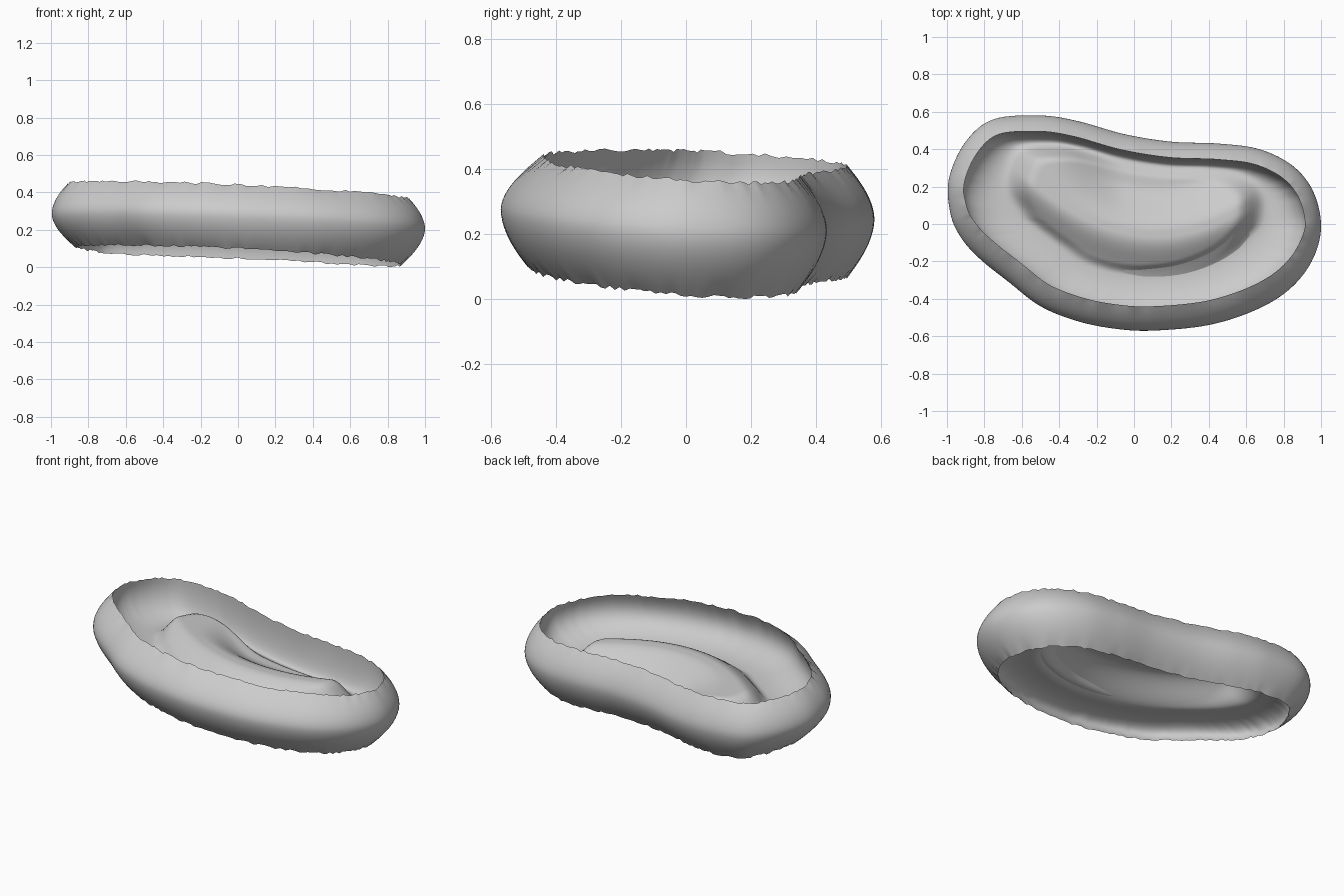
import bpy, bmesh, math, random
from mathutils import Vector

random.seed(4)
cube = bpy.data.objects.get("Cube")
if cube:
    bpy.data.objects.remove(cube, do_unlink=True)

grey = bpy.data.materials.new("light grey")
grey.use_nodes = True
colour = (0.6, 0.6, 0.6, 1)
grey.diffuse_color = colour
grey.node_tree.nodes["Principled BSDF"].inputs["Base Color"].default_value = colour

# Widest outline of the kidney shape, counter-clockwise, in hundredths
OUTLINE = [(100, -2), (96, 17), (85, 31), (67, 40), (45, 43), (20, 44), (-5, 48),
           (-30, 55), (-50, 58), (-75, 56), (-90, 44), (-99, 24), (-98, 5),
           (-92, -8), (-82, -19), (-67, -31), (-50, -44), (-30, -52), (-10, -56),
           (10, -57), (40, -54), (65, -46), (83, -35), (95, -20)]
STEPS = 8


def smooth(t):
    t = min(1, max(0, t))
    return t * t * (3 - 2 * t)


def closed_spline(points, steps):
    """Closed Catmull-Rom curve through the points."""
    pts = [Vector(p) / 100 for p in points]
    n = len(pts)
    curve = []
    for i in range(n):
        a, b, c, d = (pts[(i + k) % n] for k in (-1, 0, 1, 2))
        for s in range(steps):
            t = s / steps
            curve.append((2 * b + (c - a) * t + (2 * a - 5 * b + 4 * c - d) * t * t
                          + (3 * b - a - 3 * c + d) * t ** 3) / 2)
    return curve


def tilt(p):
    return -0.045 * p.x - 0.05 * p.y


def make_object(name, rings, centre=None):
    """Join closed rings of points into a smooth sheet."""
    bm = bmesh.new()
    rows = [[bm.verts.new(p) for p in ring] for ring in rings]
    n = len(rows[0])
    for low, high in zip(rows, rows[1:]):
        for i in range(n):
            j = (i + 1) % n
            bm.faces.new((low[i], low[j], high[j], high[i]))
    if centre:
        tip = bm.verts.new(centre)
        for i in range(n):
            bm.faces.new((rows[-1][i], rows[-1][(i + 1) % n], tip))
    mesh = bpy.data.meshes.new(name)
    bm.to_mesh(mesh)
    bm.free()
    mesh.materials.append(grey)
    mesh.shade_smooth()
    obj = bpy.data.objects.new(name, mesh)
    bpy.context.collection.objects.link(obj)


outline = closed_spline(OUTLINE, STEPS)
count = len(outline)
normals = []
for i in range(count):
    along = (outline[(i + 3) % count] - outline[i - 3]).normalized()
    normals.append(Vector((along.y, -along.x)))

# Bulging outer wall between two ragged rims
ROWS = 20
jitter = {side: [random.uniform(-0.006, 0.006) for p in outline] for side in (-1, 1)}
rings = []
for row in range(ROWS + 1):
    t = 2 * row / ROWS - 1
    ring = []
    for i, (p, n) in enumerate(zip(outline, normals)):
        if t > 0:
            inset = 0.085 + 0.045 * max(0, -n.y)
            rise = 0.162 * t
        else:
            inset = 0.085 + 0.045 * abs(n.x)
            rise = (0.178 + 0.015 * max(0, p.x)) * t
        q = p - n * inset * abs(t) ** 1.8
        ragged = jitter[1 if t > 0 else -1][i] * abs(t) ** 6
        ring.append(Vector((q.x, q.y, 0.246 + tilt(p) + rise + ragged)))
    rings.append(ring)
base = min(p.z for ring in rings for p in ring)
for ring in rings:
    for p in ring:
        p.z -= base
make_object("outer_wall", rings)


def floor_height(p, s):
    """Moat round the edge, curved ridge near the front, basin behind it."""
    front = -0.21 + 0.65 * (p.x - 0.12) ** 2
    ridge = 0.13 * smooth((p.y - front + 0.13) / 0.27)
    basin = 0.1 * smooth((p.y - front - 0.17) / 0.25) * smooth((p.x + 0.45) / 0.4)
    return 0.19 - base + tilt(p) + (ridge - basin) * smooth((1 - s) / 0.22)


def hollow(name, rim, lift, reach, lean, bulge):
    """Sheet that curves from a rim into the floor and closes at the centre."""
    sheet = []
    for k in range(13):
        a = math.pi / 2 * k / 12
        ring = []
        for edge, n in zip(rim, normals):
            w = reach - lean * n.y
            out = bulge * (1 - n.y) * math.sin(2 * a)
            p = edge.xy * (1 - w * (1 - math.cos(a))) + n * out
            low = floor_height(p, 1) + lift
            ring.append(Vector((p.x, p.y, low + (edge.z - low) * (1 - math.sin(a)))))
        sheet.append(ring)
    for k in range(1, 32):
        s = 1 - k / 32
        ring = []
        for edge, n in zip(rim, normals):
            p = edge.xy * (1 - reach + lean * n.y) * s
            ring.append(Vector((p.x, p.y, floor_height(p, s) + lift)))
        sheet.append(ring)
    make_object(name, sheet, Vector((0, 0, floor_height(Vector((0, 0)), 0) + lift)))


# Upper bowl and the matching underside
hollow("inner_floor", rings[-1], 0, 0.25, 0.12, 0.03)
hollow("underside", rings[0], -0.015, 0.2, 0.05, 0.02)
